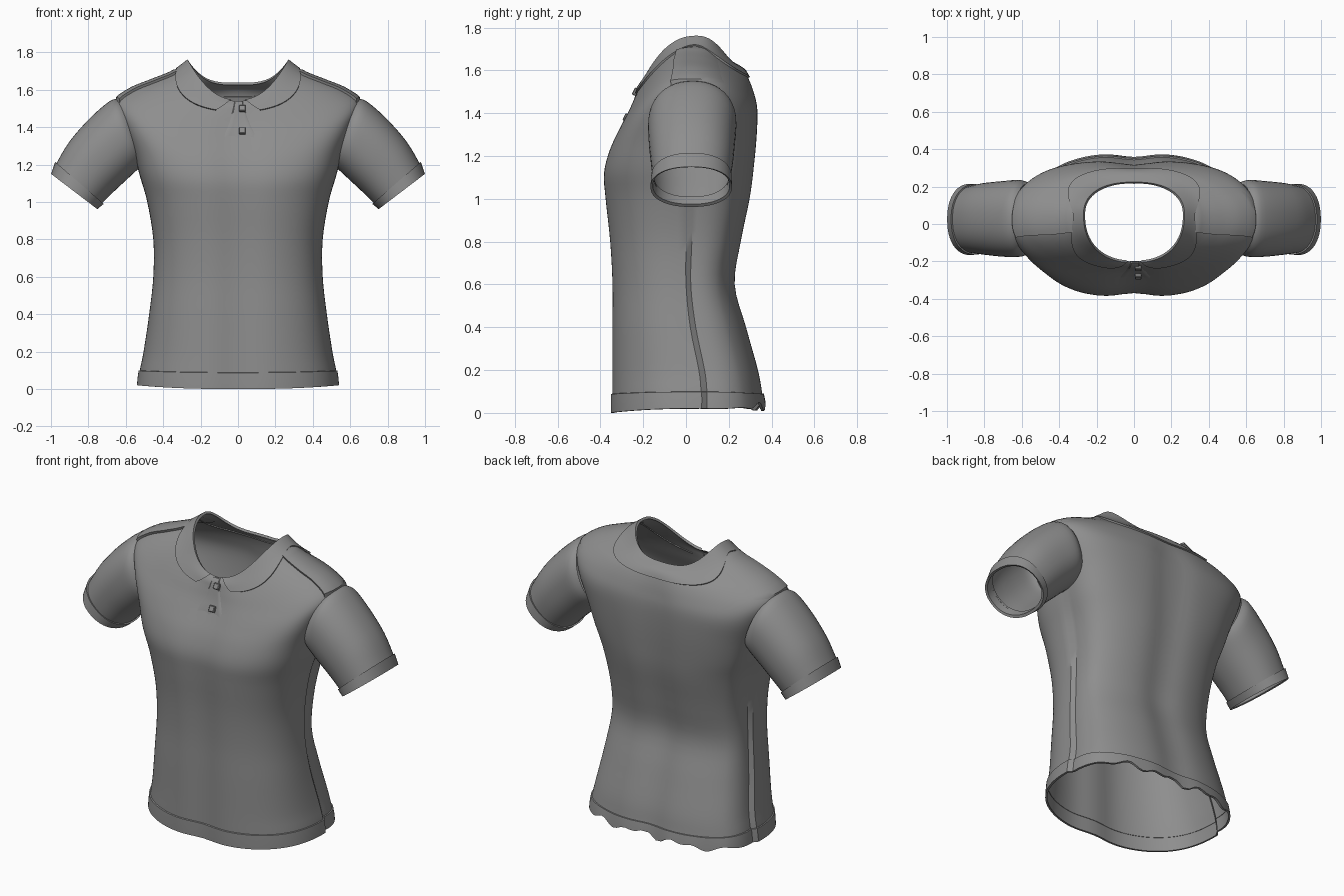
import bpy, bmesh
from math import sin, cos, pi, radians, exp, floor
from mathutils import Vector

if "Cube" in bpy.data.objects:
    bpy.data.objects.remove(bpy.data.objects["Cube"])

cloth = bpy.data.materials.new("grey cloth")
cloth.use_nodes = True
GREY = (0.27, 0.27, 0.27, 1)
cloth.diffuse_color = GREY
cloth.node_tree.nodes["Principled BSDF"].inputs["Base Color"].default_value = GREY


def finish(name, bm):
    """Turn a bmesh into a smooth-shaded object."""
    bmesh.ops.recalc_face_normals(bm, faces=bm.faces)
    mesh = bpy.data.meshes.new(name)
    bm.to_mesh(mesh)
    bm.free()
    mesh.materials.append(cloth)
    obj = bpy.data.objects.new(name, mesh)
    bpy.context.collection.objects.link(obj)
    bpy.ops.object.select_all(action='DESELECT')
    obj.select_set(True)
    bpy.context.view_layer.objects.active = obj
    bpy.ops.object.shade_smooth_by_angle(angle=radians(35))
    return obj


def grid(name, nu, nv, point, closed=False):
    """Skin a grid of points; closed wraps round in u."""
    bm = bmesh.new()
    cols = nu if closed else nu + 1
    rows = [[bm.verts.new(point(i / nu, j)) for i in range(cols)] for j in range(nv + 1)]
    for a, b in zip(rows, rows[1:]):
        for i in range(nu):
            k = (i + 1) % cols
            bm.faces.new((a[i], a[k], b[k], b[i]))
    return finish(name, bm)


def blend(rows, v):
    """Catmull-Rom blend between rows of parameters."""
    last = len(rows) - 1
    i = min(max(int(floor(v)), 0), last - 1)
    f = v - i
    a, b, c, d = (rows[min(max(k, 0), last)] for k in (i - 1, i, i + 1, i + 2))
    return [q + f * 0.5 * (r - p + f * (2 * p - 5 * q + 4 * r - s + f * (3 * (q - r) + s - p)))
            for p, q, r, s in zip(a, b, c, d)]


def power(a, e):
    return abs(a) ** e * (1 if a >= 0 else -1)


# Body rings: side z, front z, back z, half width, front y, back y, middle y, squareness
BODY = [
    (.02, .00, .03, .535, -.355, .375, .07, 2.5),
    (.10, .09, .09, .525, -.355, .365, .07, 2.5),
    (.20, .20, .20, .505, -.355, .345, .06, 2.5),
    (.40, .40, .40, .475, -.355, .29, .02, 2.5),
    (.60, .60, .60, .453, -.355, .237, 0, 2.5),
    (.80, .80, .80, .453, -.365, .265, 0, 2.6),
    (1.0, 1.0, 1.0, .485, -.385, .305, 0, 2.7),
    (1.14, 1.12, 1.14, .525, -.39, .322, .01, 2.9),
    (1.27, 1.23, 1.30, .56, -.36, .335, .02, 3.1),
    (1.42, 1.33, 1.42, .62, -.312, .337, .03, 3.0),
    (1.53, 1.41, 1.50, .66, -.272, .322, .03, 2.4),
    (1.60, 1.46, 1.56, .58, -.25, .30, .03, 2.2),
    (1.65, 1.49, 1.59, .46, -.235, .28, .03, 2.2),
    (1.695, 1.52, 1.61, .35, -.22, .255, .04, 2.2),
    (1.755, 1.54, 1.63, .265, -.2, .22, .05, 2.3),
]
TOP = len(BODY) - 1


def body(t, v):
    zs, zf, zb, w, yf, yb, yc, n = blend(BODY, v)
    t = (t + pi) % (2 * pi) - pi
    c, s = cos(t), sin(t)
    x = w * power(c, 2 / n)
    y = yc + (yb - yc if s > 0 else yc - yf) * power(s, 2 / n)
    zc, p = (zb, 3) if s > 0 else (zf, 2)
    z = zc + (zs - zc) * abs(c) ** p
    # hollow down the breastbone and spine
    fade = min(1, max(0, (12.5 - v) / 3))
    y -= power(s, 1) * 0.022 * fade * exp(-(x / .11) ** 2)
    # side seam step, just behind the middle
    back = min(t, pi - t)
    if s >= 0 and back > 0.02 and v < 8:
        x *= 1 - .045 * max(0, 1 - back / .6) * min(1, (8 - v) / 2)
    # slightly ragged back hem
    if v < 1 and s > 0:
        z += (1 - v) * .012 * s * (sin(23 * x) + sin(41 * x + 1))
    return Vector((x, y, z))


def raised(t, v, d):
    """Point lifted off the body by d."""
    e = .03
    along = body(t + e, v) - body(t - e, v)
    up = body(t, min(v + e, TOP)) - body(t, max(v - e, 0))
    return body(t, v) + along.cross(up).normalized() * d


# Torso shell
STEP = 4
grid("torso", 120, TOP * STEP, lambda u, j: body(u * 2 * pi, j / STEP), True)

# Hem band, closed onto the body at its top edge
HEM = [(0, -.006), (0, .006), (.5, .007), (.97, .007), (1, -.002)]
grid("hem_band", 120, len(HEM) - 1, lambda u, j: raised(u * 2 * pi, *HEM[j]), True)


# Fold-down collar, open at the front
def collar_point(u, j):
    k = min(max(j - 1, 0), 8) / 8
    end = radians(84 - 6 * k)
    t = -end + u * (pi + 2 * end)
    s = sin(t)
    low = 13.3 - (2.2 if s > 0 else 1.6) * abs(s) ** 1.5
    d = -.006 if j in (0, 10) else .009
    return raised(t, TOP + (low - TOP) * k, d)


grid("collar", 100, 10, collar_point)


# Button placket under the collar opening
def placket_point(u, j):
    d = -.003 if u in (0, 1) or j in (0, 12) else .004
    return raised(radians(-93 + 7 * u), 9 + 5 * j / 12, d)


grid("placket", 8, 12, placket_point)

# Square buttons
for name, z, y in (("upper_button", 1.5, -.236), ("lower_button", 1.38, -.28)):
    bm = bmesh.new()
    bmesh.ops.create_cube(bm, size=1)
    bmesh.ops.scale(bm, vec=(.036, .022, .036), verts=bm.verts)
    bmesh.ops.bevel(bm, geom=bm.edges[:], offset=.004, segments=1, affect='EDGES')
    button = finish(name, bm)
    button.location = (.023, y, z)
    button.rotation_euler = (radians(-25), 0, 0)

# Sleeve rings: top x, top z, bottom x, bottom z, front y, back y
SLEEVE = [
    (.635, 1.55, .50, 1.20, -.15, .215),
    (.685, 1.54, .535, 1.175, -.175, .235),
    (.79, 1.45, .60, 1.115, -.175, .23),
    (.90, 1.325, .675, 1.045, -.165, .22),
    (.975, 1.20, .735, .985, -.155, .205),
]
CUFF = [
    (.96, 1.20, .735, 1.00, -.15, .20),
    (.978, 1.215, .718, .99, -.163, .213),
    (.999, 1.15, .752, .962, -.166, .215),
    (.985, 1.148, .762, .975, -.155, .204),
    (.95, 1.21, .73, 1.01, -.15, .2),
]


def tube_point(rows, v, u, side):
    tx, tz, bx, bz, yf, yb = blend(rows, v)
    a, b = power(cos(u * 2 * pi), .9), power(sin(u * 2 * pi), .9)
    k = (1 + a) / 2
    return Vector((side * (bx + (tx - bx) * k), (yf + yb) / 2 + (yb - yf) / 2 * b, bz + (tz - bz) * k))


# Raised shoulder yoke: crisp front edge, fading out behind
def yoke_point(u, j, side):
    k = max(j - 1, 0) / 12
    t = radians(-16 + 52 * k)
    d = -.004 if j == 0 else .017 * (1 - k) - .003
    if u in (0, 1):
        d = -.003
    t = t if side > 0 else pi - t
    return raised(t, 10.1 + 3.2 * u, d)


for label, side in (("left", 1), ("right", -1)):
    grid(label + "_sleeve", 48, 16, lambda u, j: tube_point(SLEEVE, j / 4, u, side), True)
    grid(label + "_cuff", 48, len(CUFF) - 1, lambda u, j: tube_point(CUFF, j, u, side), True)
    grid(label + "_shoulder_yoke", 16, 13, lambda u, j: yoke_point(u, j, side))
